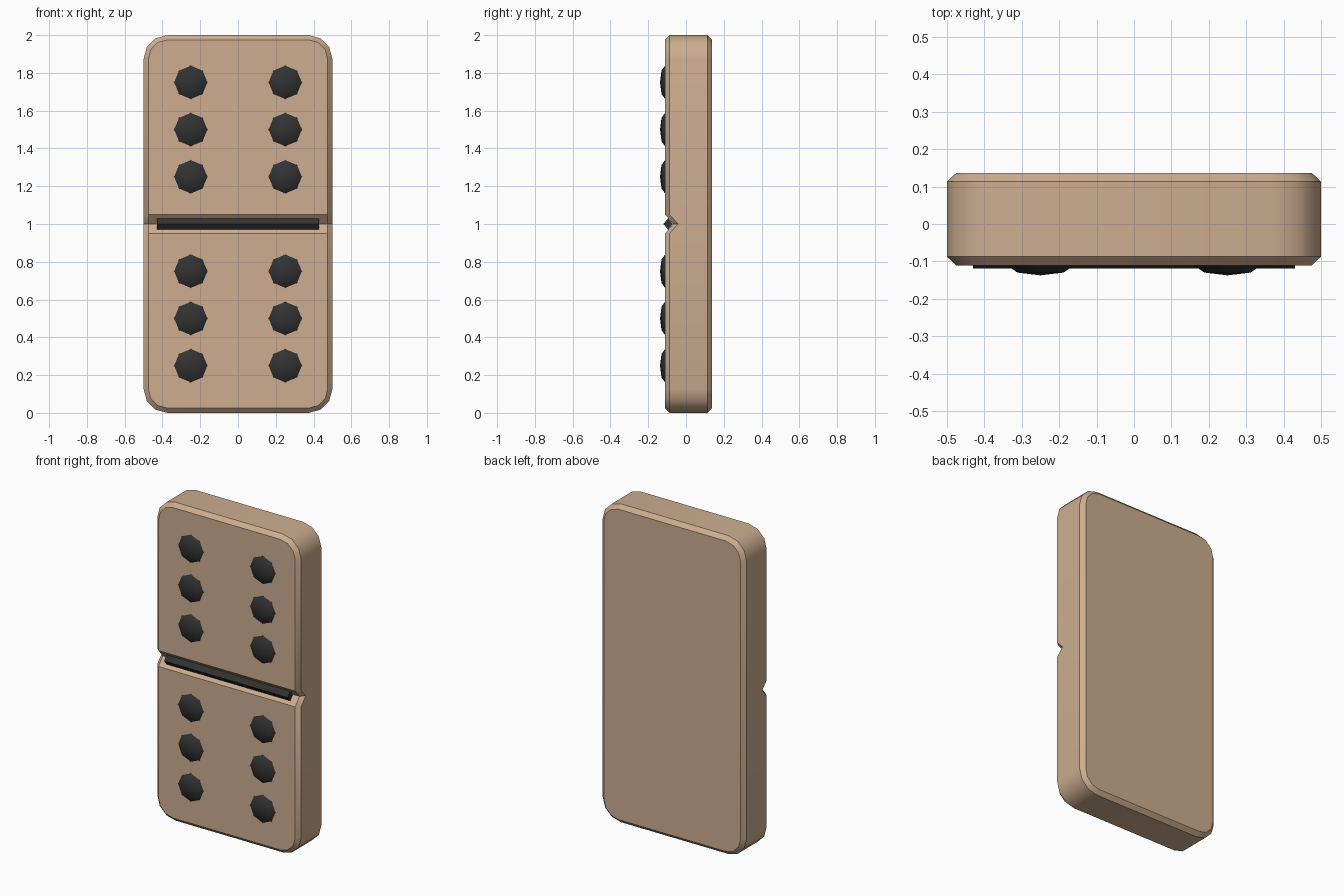
import bpy, bmesh, math
from mathutils import Matrix

if "Cube" in bpy.data.objects:
    bpy.data.objects.remove(bpy.data.objects["Cube"])


def material(name, rgb):
    m = bpy.data.materials.new(name)
    m.diffuse_color = (*rgb, 1)
    m.use_nodes = True
    m.node_tree.nodes["Principled BSDF"].inputs["Base Color"].default_value = m.diffuse_color
    return m


TAN = material("tan_wood", (0.61, 0.42, 0.28))
BLACK = material("charcoal", (0.032, 0.032, 0.032))


def finish(bm, name, mat, angle=None):
    bmesh.ops.recalc_face_normals(bm, faces=bm.faces)
    mesh = bpy.data.meshes.new(name)
    bm.to_mesh(mesh)
    bm.free()
    mesh.materials.append(mat)
    ob = bpy.data.objects.new(name, mesh)
    bpy.context.collection.objects.link(ob)
    if angle:
        bpy.ops.object.select_all(action='DESELECT')
        ob.select_set(True)
        bpy.context.view_layer.objects.active = ob
        bpy.ops.object.shade_smooth_by_angle(angle=math.radians(angle))
    return ob


# Tile outline in x, z: rounded corners plus three groove points on each side
def outline(inset):
    def arc(cx, cz, start):
        r = 0.127 - inset
        return [(cx + r * math.cos(math.radians(start + 30 * i)),
                 cz + r * math.sin(math.radians(start + 30 * i))) for i in range(4)]
    x, cx, lo, hi = 0.5 - inset, 0.373, 0.127, 1.873
    return ([(x, 0.95), (x, 1), (x, 1.05)] + arc(cx, hi, 0) + arc(-cx, hi, 90)
            + [(-x, 1.05), (-x, 1), (-x, 0.95)] + arc(-cx, lo, 180) + arc(cx, lo, 270))


# Tile body: four rings from front to back, groove pushed in at z = 1
bm = bmesh.new()
rings = []
for y, inset, groove in ((-0.111, 0.025, 0.043), (-0.087, 0, 0.045),
                         (0.113, 0, 0), (0.137, 0.025, 0)):
    rings.append([bm.verts.new((x, y + (groove if i in (1, 12) else 0), z))
                  for i, (x, z) in enumerate(outline(inset))])
n = len(rings[0])
for a, b in zip(rings, rings[1:]):
    for i in range(n):
        j = (i + 1) % n
        bm.faces.new((a[i], a[j], b[j], b[i]))
f = rings[0]
bm.faces.new(f[2:12])
bm.faces.new((f[1], f[2], f[11], f[12]))
bm.faces.new((f[0], f[1], f[12], f[13]))
bm.faces.new(f[13:] + f[:1])
bm.faces.new(rings[3])
finish(bm, "tile_body", TAN, 35)

# Divider bar: diamond section lying in the groove
bm = bmesh.new()
bmesh.ops.create_cone(bm, cap_ends=True, segments=4, radius1=1, radius2=1, depth=0.86,
                      matrix=Matrix.Translation((0, -0.095, 1))
                      @ Matrix.Diagonal((1, 0.024, 0.03, 1))
                      @ Matrix.Rotation(math.pi / 2, 4, 'Y'))
finish(bm, "divider_bar", BLACK)

# Pips: flattened eight-sided domes
for i, z in enumerate((0.25, 0.5, 0.75, 1.25, 1.5, 1.75)):
    for side, x in (("left", -0.25), ("right", 0.25)):
        bm = bmesh.new()
        bmesh.ops.create_uvsphere(bm, u_segments=8, v_segments=4, radius=0.088,
                                  matrix=Matrix.Translation((x, -0.111, z))
                                  @ Matrix.Diagonal((1, 0.3, 1, 1))
                                  @ Matrix.Rotation(math.pi / 2, 4, 'X'))
        finish(bm, f"pip_{side}_{i + 1}", BLACK, 50)
